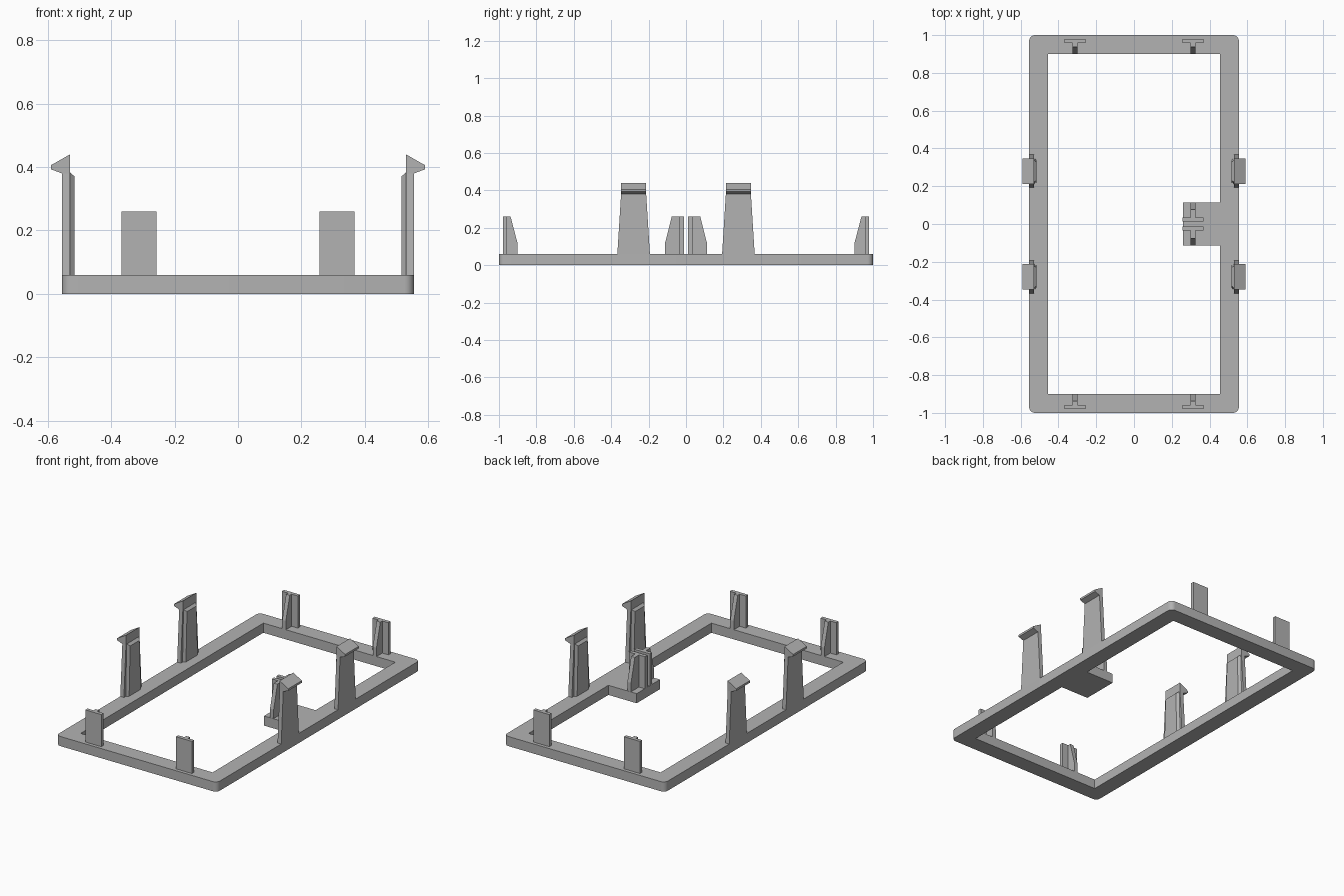
import bpy
import bmesh
import math

cube = bpy.data.objects.get("Cube")
if cube:
    bpy.data.objects.remove(cube, do_unlink=True)

# Single grey plastic
grey = bpy.data.materials.new("grey plastic")
grey.use_nodes = True
GREY = (0.45, 0.45, 0.45, 1)
grey.diffuse_color = GREY
grey.node_tree.nodes["Principled BSDF"].inputs["Base Color"].default_value = GREY

BASE = 0.06


def loft(name, ring_a, ring_b):
    """Closed solid between two matching rings of points."""
    bm = bmesh.new()
    a = [bm.verts.new(p) for p in ring_a]
    b = [bm.verts.new(p) for p in ring_b]
    bm.faces.new(a)
    bm.faces.new(b)
    for i in range(len(a)):
        j = (i + 1) % len(a)
        bm.faces.new((a[i], a[j], b[j], b[i]))
    bmesh.ops.recalc_face_normals(bm, faces=bm.faces)
    mesh = bpy.data.meshes.new(name)
    bm.to_mesh(mesh)
    bm.free()
    mesh.materials.append(grey)
    obj = bpy.data.objects.new(name, mesh)
    bpy.context.collection.objects.link(obj)
    return obj


def slab(name, outline, z0, z1):
    return loft(name, [(x, y, z0) for x, y in outline], [(x, y, z1) for x, y in outline])


def box(name, x0, x1, y0, y1, z0, z1):
    return slab(name, [(x0, y0), (x1, y0), (x1, y1), (x0, y1)], z0, z1)


# Base frame: rounded outline, with an opening that leaves the side tab standing
R, HX, HY = 0.03, 0.555, 1.0
outline = []
for k, (sx, sy) in enumerate([(1, 1), (-1, 1), (-1, -1), (1, -1)]):
    for step in range(7):
        t = math.radians(90 * k + 15 * step)
        outline.append((sx * (HX - R) + R * math.cos(t), sy * (HY - R) + R * math.sin(t)))
frame = slab("base_frame", outline, 0, BASE)
IX, IY, TX, TY = 0.455, 0.9, 0.26, 0.115
opening = slab("opening_cutter", [(-IX, -IY), (IX, -IY), (IX, -TY), (TX, -TY),
                                  (TX, TY), (IX, TY), (IX, IY), (-IX, IY)], -0.1, 0.2)
opening.hide_render = True
cut = frame.modifiers.new("opening", 'BOOLEAN')
cut.operation = 'DIFFERENCE'
cut.solver = 'EXACT'
cut.object = opening
bpy.context.view_layer.objects.active = frame
frame.select_set(True)
bpy.ops.object.modifier_apply(modifier=cut.name)
bpy.data.objects.remove(opening, do_unlink=True)
bpy.ops.object.shade_smooth_by_angle(angle=math.radians(30))


# Snap clips: tapered stem, outward hook and chamfered inner rib
def clip(label, s, cy):
    def ring(x, half, z, depth):
        return [(s * x, cy - half, z), (s * x, cy + half, z),
                (s * (x + depth), cy + half, z), (s * (x + depth), cy - half, z)]
    loft(label + "_stem", ring(0.53, 0.087, BASE, 0.025), ring(0.53, 0.067, 0.38, 0.025))
    hook = [(0.53, 0.38), (0.555, 0.38), (0.59, 0.393), (0.59, 0.406), (0.53, 0.44)]
    loft(label + "_hook", [(s * x, cy - 0.067, z) for x, z in hook],
         [(s * x, cy + 0.067, z) for x, z in hook])

    def panel(x, low, high, top):
        return [(s * x, cy - low, BASE), (s * x, cy + low, BASE),
                (s * x, cy + high, top), (s * x, cy - high, top)]
    loft(label + "_rib", panel(0.53, 0.069, 0.06, 0.383), panel(0.515, 0.057, 0.047, 0.37))


for side, s in (("left", 1), ("right", -1)):
    for end, cy in (("front", -0.28), ("back", 0.28)):
        clip(f"{side}_{end}_clip", s, cy)


# T-shaped posts: flat plate braced by a sloping gusset
def post(label, cx, plate_far, plate_near, rib_top, rib_foot):
    box(label + "_plate", cx - 0.055, cx + 0.055, *sorted((plate_far, plate_near)), BASE, 0.26)
    side = [(plate_near, BASE), (rib_foot, BASE), (rib_foot, 0.115),
            (rib_top, 0.26), (plate_near, 0.26)]
    loft(label + "_gusset", [(cx - 0.0125, y, z) for y, z in side],
         [(cx + 0.0125, y, z) for y, z in side])


for end, d in (("front", -1), ("back", 1)):
    for side, cx in (("left", 0.3125), ("right", -0.3125)):
        post(f"{end}_{side}_post", cx, d * 0.979, d * 0.957, d * 0.938, d * 0.9)
    post(f"tab_{end}_post", 0.3125, d * 0.012, d * 0.035, d * 0.076, d * 0.113)
